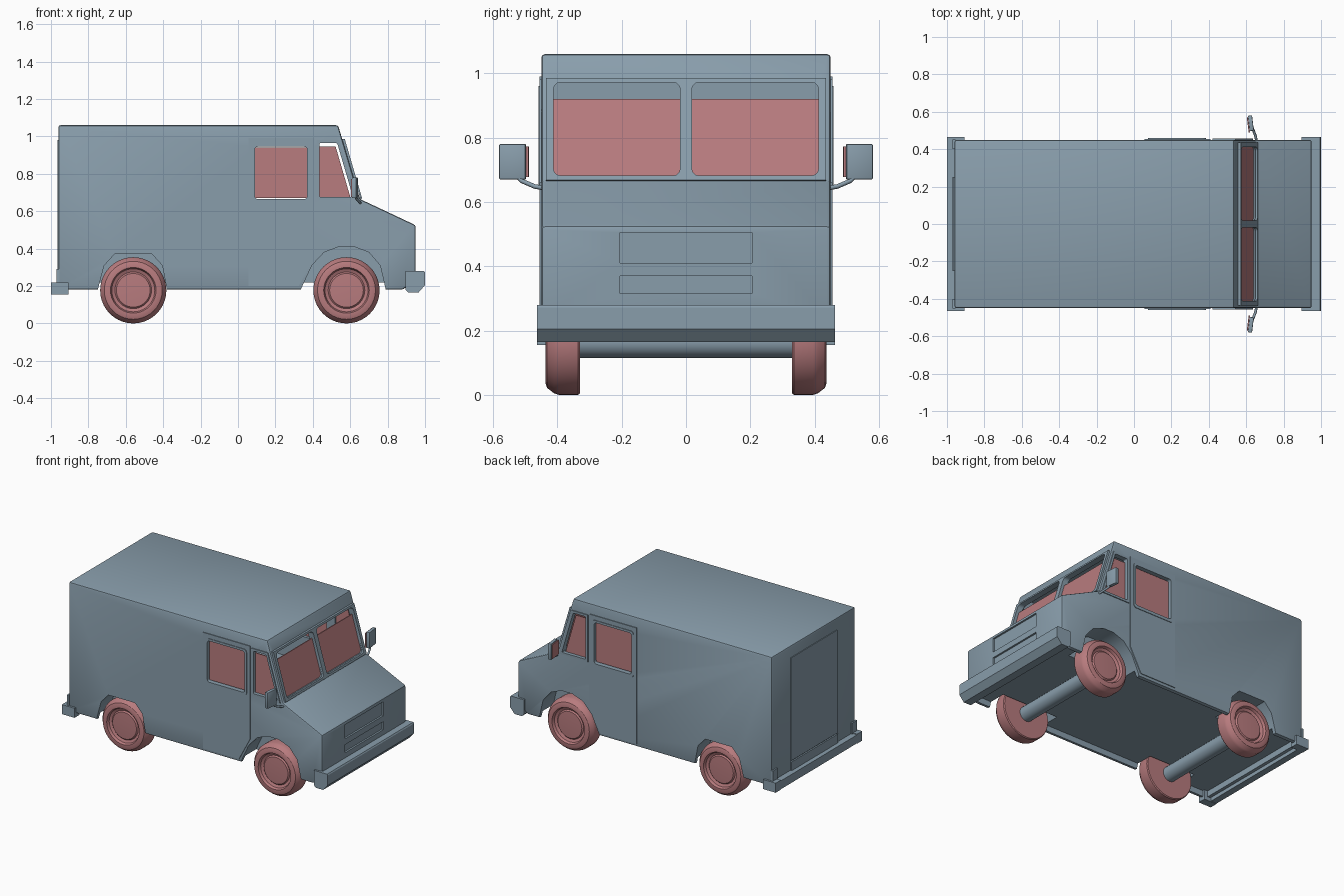
import bpy, bmesh, math
from mathutils import Vector, Matrix

if "Cube" in bpy.data.objects:
    bpy.data.objects.remove(bpy.data.objects["Cube"])


def material(name, rgb):
    m = bpy.data.materials.new(name)
    m.diffuse_color = (*rgb, 1)
    m.use_nodes = True
    m.node_tree.nodes["Principled BSDF"].inputs["Base Color"].default_value = m.diffuse_color
    return m


PAINT = material("paint", (0.25, 0.34, 0.41))
PINK = material("glass_and_tyre", (0.48, 0.20, 0.21))


def finish(bm, name, mat):
    bmesh.ops.recalc_face_normals(bm, faces=bm.faces)
    me = bpy.data.meshes.new(name)
    bm.to_mesh(me)
    bm.free()
    ob = bpy.data.objects.new(name, me)
    bpy.context.collection.objects.link(ob)
    me.materials.append(mat)
    return ob


def prism(name, pts, axis, lo, hi, mat=PAINT, corner=0, bevel=0):
    """Extrude a profile along y (points x,z) or x (points y,z)."""
    bm = bmesh.new()
    put = (lambda a, b, t: (a, t, b)) if axis == 'y' else (lambda a, b, t: (t, a, b))
    k = 1 if axis == 'y' else 0
    low = [bm.verts.new(put(a, b, lo)) for a, b in pts]
    high = [bm.verts.new(put(a, b, hi)) for a, b in pts]
    n = len(pts)
    bm.faces.new(low)
    bm.faces.new(high[::-1])
    for i in range(n):
        j = (i + 1) % n
        bm.faces.new((low[i], high[i], high[j], low[j]))
    bmesh.ops.recalc_face_normals(bm, faces=bm.faces)
    if corner:
        edges = [e for e in bm.edges if abs(e.verts[0].co[k] - e.verts[1].co[k]) > 1e-5]
        bmesh.ops.bevel(bm, geom=edges, offset=corner, segments=3, profile=0.5, affect='EDGES')
    if bevel:
        bmesh.ops.bevel(bm, geom=bm.edges[:], offset=bevel, segments=2, profile=0.5, affect='EDGES')
    return finish(bm, name, mat)


def rect(a0, a1, b0, b1):
    return [(a0, b0), (a1, b0), (a1, b1), (a0, b1)]


def cut(target, cutter):
    m = target.modifiers.new("cut", 'BOOLEAN')
    m.operation, m.object, m.solver = 'DIFFERENCE', cutter, 'EXACT'
    bpy.context.view_layer.objects.active = target
    bpy.ops.object.modifier_apply(modifier=m.name)
    bpy.data.objects.remove(cutter)


def lathe(name, prof, centre, side, mat, steps=40):
    """Spin (radius, y) points about the y axis."""
    bm = bmesh.new()
    vs = [bm.verts.new((r, y * side, 0)) for r, y in prof]
    es = [bm.edges.new(p) for p in zip(vs, vs[1:])]
    bmesh.ops.spin(bm, geom=vs + es, cent=(0, 0, 0), axis=(0, 1, 0), angle=2 * math.pi, steps=steps)
    bmesh.ops.remove_doubles(bm, verts=bm.verts, dist=1e-5)
    bmesh.ops.translate(bm, verts=bm.verts, vec=centre)
    return finish(bm, name, mat)


SIDES = ((1, "left"), (-1, "right"))


def span(s, a, b):
    return sorted((s * a, s * b))


# body shell
body = prism("body", [(-0.96, 0.18), (0.88, 0.18), (0.95, 0.23), (0.95, 0.525), (0.652, 0.665),
                      (0.535, 1.06), (-0.96, 1.06)], 'y', -0.45, 0.45, bevel=0.012)
cut(body, prism("cabin", [(-0.93, 0.5), (0.65, 0.5), (0.625, 0.65), (0.515, 1.035), (-0.93, 1.035)],
                'y', -0.42, 0.42))
cut(body, prism("underside", rect(-0.93, 0.9, 0.1, 0.22), 'y', -0.425, 0.425))

# wheel arches
rear_arch = [(-0.75, 0.1), (-0.75, 0.18), (-0.715, 0.31), (-0.66, 0.37), (-0.46, 0.37),
             (-0.405, 0.31), (-0.38, 0.18), (-0.38, 0.1)]
front_arch = [(0.335, 0.1), (0.335, 0.18), (0.395, 0.31), (0.46, 0.38), (0.54, 0.41), (0.62, 0.41),
              (0.70, 0.38), (0.76, 0.31), (0.79, 0.18), (0.79, 0.1)]
for s, tag in SIDES:
    for arch in (rear_arch, front_arch):
        cut(body, prism("arch", arch, 'y', *span(s, 0.31, 0.6)))

# grille slots
for z0, z1 in ((0.41, 0.505), (0.315, 0.37)):
    cut(body, prism("slot", rect(-0.205, 0.205, z0, z1), 'x', 0.938, 1.1))

# windscreen frame, openings and glass
frame = prism("windscreen_frame", [(0.655, 0.665), (0.664, 0.668), (0.571, 0.985), (0.55, 0.985)],
              'y', -0.435, 0.435)
for s, tag in SIDES:
    y0, y1 = span(s, 0.018, 0.412)
    for ob in (body, frame):
        cut(ob, prism("opening", rect(y0, y1, 0.682, 0.972), 'x', 0.49, 0.75, corner=0.022))
    prism(f"windscreen_glass_{tag}", [(0.636, 0.672), (0.642, 0.672), (0.57, 0.92), (0.564, 0.92)],
          'y', y0, y1, PINK)

# side doors, side windows and their glass
door_outline = [(0.055, 0.20), (0.325, 0.20), (0.41, 0.36), (0.41, 0.99), (0.055, 0.99)]
door_win = rect(0.09, 0.37, 0.665, 0.945)
quarter_win = [(0.435, 0.675), (0.615, 0.675), (0.53, 0.965), (0.435, 0.965)]
for s, tag in SIDES:
    door = prism(f"door_{tag}", door_outline, 'y', *span(s, 0.445, 0.455))
    rim = prism(f"door_window_rim_{tag}", rect(0.075, 0.385, 0.645, 0.96), 'y',
                *span(s, 0.45, 0.459), corner=0.02)
    for ob in (body, door, rim):
        cut(ob, prism("opening", door_win, 'y', *span(s, 0.35, 0.6), corner=0.015))
    q_rim = prism(f"quarter_window_rim_{tag}",
                  [(0.42, 0.66), (0.635, 0.66), (0.542, 0.98), (0.42, 0.98)], 'y', *span(s, 0.445, 0.456))
    for ob in (body, q_rim):
        cut(ob, prism("opening", quarter_win, 'y', *span(s, 0.35, 0.6), corner=0.008))
    prism(f"door_glass_{tag}", rect(0.09, 0.37, 0.67, 0.94), 'y', *span(s, 0.43, 0.436), PINK)
    prism(f"quarter_glass_{tag}", [(0.437, 0.677), (0.60, 0.677), (0.522, 0.945), (0.437, 0.945)],
          'y', *span(s, 0.43, 0.436), PINK)

# rear door and step
prism("rear_door", rect(-0.25, 0.25, 0.28, 0.98), 'x', -0.965, -0.955)
prism("rear_step", rect(-0.25, 0.25, 0.21, 0.275), 'x', -0.97, -0.955)

# bumpers
prism("front_bumper", [(0.895, 0.28), (0.995, 0.28), (1.0, 0.272), (1.0, 0.205), (0.965, 0.165),
                       (0.91, 0.165), (0.895, 0.18)], 'y', -0.464, 0.464)
prism("rear_bumper", rect(-1.0, -0.955, 0.158, 0.215), 'y', -0.45, 0.45)
for s, tag in SIDES:
    prism(f"rear_bumper_corner_{tag}", rect(-1.0, -0.905, 0.155, 0.22), 'y', *span(s, 0.41, 0.464))
    prism(f"rear_bumper_tab_{tag}", rect(-0.97, -0.955, 0.21, 0.29), 'y', *span(s, 0.40, 0.453))

# wheels and axles
tyre = [(0, 0.33), (0.172, 0.33), (0.177, 0.336), (0.177, 0.395), (0.172, 0.41), (0.155, 0.432),
        (0.14, 0.437), (0.122, 0.437), (0.115, 0.42), (0.098, 0.412), (0.09, 0.42), (0, 0.424)]
for x, end in ((-0.56, "rear"), (0.58, "front")):
    for s, tag in SIDES:
        lathe(f"{end}_wheel_{tag}", tyre, (x, 0, 0.177), s, PINK)
    lathe(f"{end}_axle", [(0, -0.335), (0.05, -0.335), (0.05, 0.335), (0, 0.335)],
          (x, 0, 0.165), 1, PAINT, 20)

# mirrors on bent arms
for s, tag in SIDES:
    head = prism(f"mirror_{tag}", rect(0.613, 0.636, 0.67, 0.78), 'y', *span(s, 0.497, 0.58), bevel=0.004)
    glass = prism(f"mirror_glass_{tag}", rect(0.607, 0.614, 0.677, 0.773), 'y', *span(s, 0.49, 0.572), PINK)
    pivot = Vector((0.62, s * 0.54, 0))
    turn = Matrix.Translation(pivot) @ Matrix.Rotation(s * 0.12, 4, 'Z') @ Matrix.Translation(-pivot)
    for ob in (head, glass):
        ob.data.transform(turn)
    cu = bpy.data.curves.new(f"mirror_arm_{tag}", 'CURVE')
    cu.dimensions, cu.bevel_depth, cu.bevel_resolution, cu.use_fill_caps = '3D', 0.007, 2, True
    path = [(0.655, 0.44, 0.643), (0.65, 0.47, 0.648), (0.635, 0.51, 0.665), (0.625, 0.53, 0.685)]
    sp = cu.splines.new('POLY')
    sp.points.add(len(path) - 1)
    for p, (x, y, z) in zip(sp.points, path):
        p.co = (x, s * y, z, 1)
    cu.materials.append(PAINT)
    bpy.context.collection.objects.link(bpy.data.objects.new(f"mirror_arm_{tag}", cu))

# smooth the curved parts, keep creases
bpy.ops.object.select_all(action='DESELECT')
for ob in bpy.context.scene.objects:
    if ob.type == 'MESH':
        ob.select_set(True)
        bpy.context.view_layer.objects.active = ob
bpy.ops.object.shade_smooth_by_angle(angle=math.radians(32))
